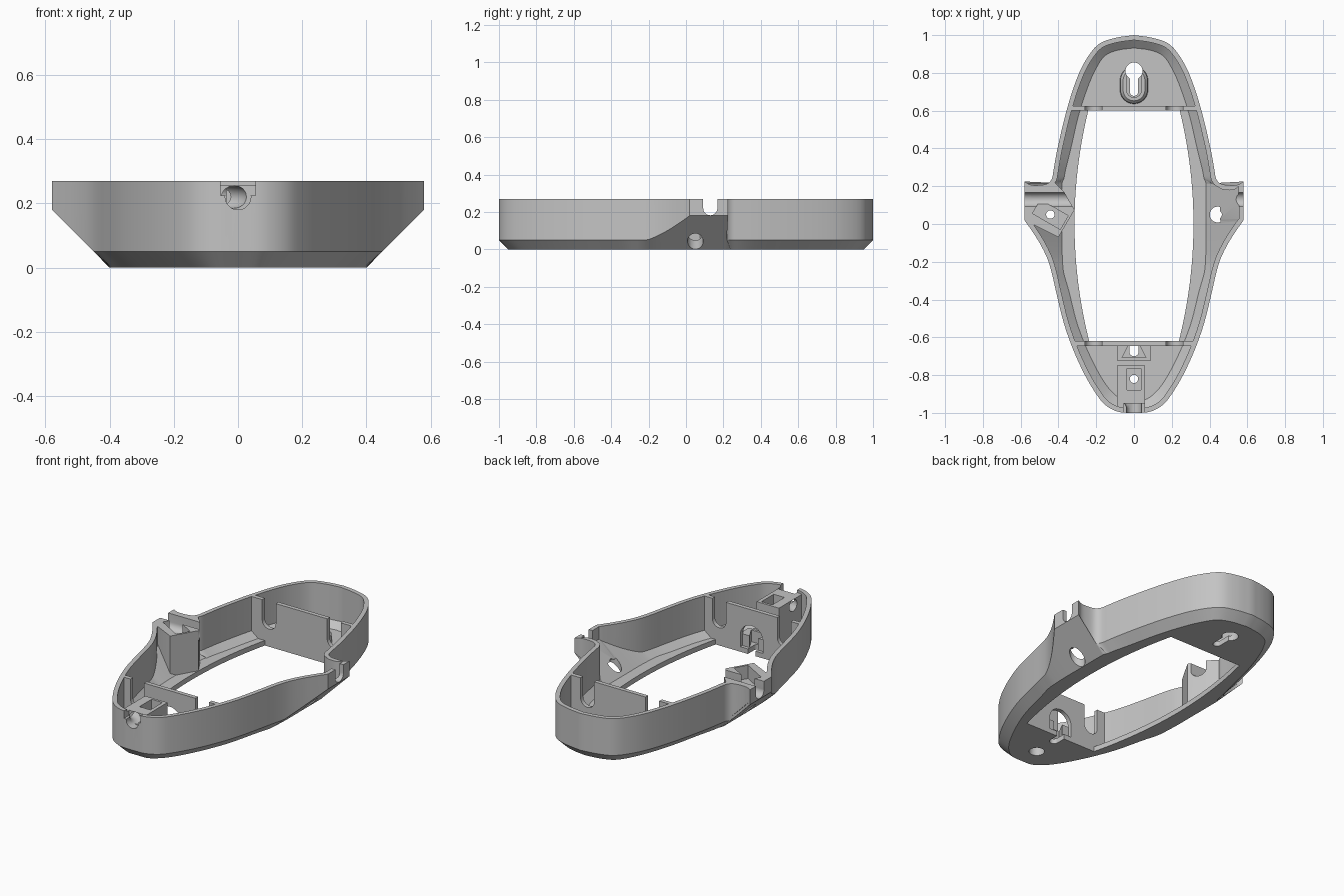
import bpy, bmesh, math
from mathutils import Vector, Matrix

cube = bpy.data.objects.get("Cube")
if cube:
    bpy.data.objects.remove(cube)

grey = bpy.data.materials.new("plain grey")
grey.use_nodes = True
COLOUR = (0.55, 0.55, 0.55, 1)
grey.diffuse_color = COLOUR
grey.node_tree.nodes["Principled BSDF"].inputs["Base Color"].default_value = COLOUR
TOP = 0.27


def make(name, bm):
    bmesh.ops.recalc_face_normals(bm, faces=bm.faces)
    mesh = bpy.data.meshes.new(name)
    bm.to_mesh(mesh)
    bm.free()
    mesh.materials.append(grey)
    ob = bpy.data.objects.new(name, mesh)
    bpy.context.collection.objects.link(ob)
    return ob


def loft(name, rings):
    """Closed solid through rings of equal length."""
    bm = bmesh.new()
    vs = [[bm.verts.new(p) for p in ring] for ring in rings]
    n = len(vs[0])
    for a, b in zip(vs, vs[1:]):
        for i in range(n):
            j = (i + 1) % n
            bm.faces.new((a[i], a[j], b[j], b[i]))
    bm.faces.new(vs[0][::-1])
    bm.faces.new(vs[-1])
    return make(name, bm)


def prism(name, pts, z0, z1):
    return loft(name, [[(x, y, z) for x, y in pts] for z in (z0, z1)])


def box(name, x0, x1, y0, y1, z0, z1):
    return prism(name, [(x0, y0), (x1, y0), (x1, y1), (x0, y1)], z0, z1)


def cylinder(name, centre, r, length, axis="Z"):
    bm = bmesh.new()
    turn = {"X": Matrix.Rotation(math.pi / 2, 4, "Y"),
            "Y": Matrix.Rotation(math.pi / 2, 4, "X"), "Z": Matrix()}[axis]
    bmesh.ops.create_cone(bm, cap_ends=True, segments=32, radius1=r, radius2=r,
                          depth=length, matrix=Matrix.Translation(centre) @ turn)
    return make(name, bm)


def stadium(y0, y1, r):
    arc = [math.pi * i / 12 for i in range(13)]
    return ([(r * math.cos(a), y1 + r * math.sin(a)) for a in arc]
            + [(-r * math.cos(a), y0 - r * math.sin(a)) for a in arc])


def combine(ob, operation, *tools, keep=False):
    bpy.context.view_layer.objects.active = ob
    for tool in tools:
        mod = ob.modifiers.new("bool", "BOOLEAN")
        mod.operation, mod.solver, mod.object = operation, "EXACT", tool
        bpy.ops.object.modifier_apply(modifier=mod.name)
        if not keep:
            bpy.data.objects.remove(tool)
    return ob


def spline(rows, steps=4):
    """Smooth curve through rows of rim x, y and base x, y."""
    rows = [Vector(r) for r in rows]
    ext = [2 * rows[0] - rows[1]] + rows + [2 * rows[-1] - rows[-2]]
    out = []
    for a, b, c, d in zip(ext, ext[1:], ext[2:], ext[3:]):
        for k in range(steps):
            t = k / steps
            out.append(0.5 * (2 * b + (c - a) * t + (2 * a - 5 * b + 4 * c - d) * t * t
                              + (3 * b - a - 3 * c + d) * t ** 3))
    return out + [rows[-1]]


# Half outline: rear arc out to the ear, then front arc
REAR = [(0, 1, 0, .95), (.1, .985, .09, .937), (.19, .95, .165, .905), (.26, .86, .215, .835),
        (.31, .75, .262, .73), (.36, .59, .312, .575), (.405, .4, .355, .39),
        (.425, .29, .38, .29), (.435, .24, .388, .245), (.46, .213, .392, .237),
        (.51, .205, .395, .229), (.55, .208, .398, .222), (.58, .225, .4, .215)]
FRONT = [(.58, .02, .4, .02), (.545, -.03, .4, -.03), (.5, -.1, .4, -.1), (.46, -.18, .397, -.18),
         (.435, -.26, .39, -.26), (.41, -.37, .362, -.36), (.37, -.53, .322, -.52),
         (.32, -.67, .272, -.655), (.26, -.8, .212, -.78), (.2, -.9, .16, -.865),
         (.15, -.96, .115, -.915), (.08, -.995, .065, -.947), (0, -1, 0, -.95)]
half = spline(REAR) + spline(FRONT)
outline = half + [Vector((-p[0], p[1], -p[2], p[3])) for p in half[-2:0:-1]]


def bowl(name, inset, base_inset, z0, lift, top):
    """Outline solid with sloped lower edge, moved inward by the insets."""
    low, mid, high = [], [], []
    n = len(outline)
    for i, p in enumerate(outline):
        a, b, c = outline[i - 1].xy, p.xy, outline[(i + 1) % n].xy
        d = (b - a).normalized() + (c - b).normalized()
        shift = Vector((-d.y, d.x)).normalized()
        if abs(b.x) > .45 and b.y > .19:  # rear edge of the ear
            shift = Vector((math.copysign((abs(b.x) - .45) / .13, b.x), 1))
        rim = b - inset * shift
        base = Vector((p[2], p[3]))
        base -= base_inset * Vector((base.x / .16, base.y / .9)).normalized()
        low.append((*base, z0))
        mid.append((*rim, max(.05, abs(p[0]) - .4) + lift))
        high.append((*rim, top))
    return loft(name, [low, mid, high])


shell = bowl("shell", 0, 0, 0, 0, TOP)
core = bowl("core", .012, .012, .01, .01, TOP + .05)
combine(shell, "DIFFERENCE", bowl("cavity", .026, .018, .03, .015, TOP + .1))

# Long central opening in the floor
ys = [-.62 + 1.22 * i / 24 for i in range(25)]
edge = [(.315 - .075 * (y / .61) ** 2, y) for y in ys]
combine(shell, "DIFFERENCE",
        prism("opening", edge + [(-x, y) for x, y in reversed(edge)], -.1, .1))


# Cross walls with two cable slots each
def cross_wall(name, y0, y1):
    wall = combine(box(name, -.5, .5, y0, y1, .012, TOP), "INTERSECT", core, keep=True)
    for s in (1, -1):
        x = s * .215
        combine(wall, "DIFFERENCE",
                cylinder("slot_end", (x, (y0 + y1) / 2, .15), .045, .2, "Y"),
                box("slot", x - .045, x + .045, y0 - .1, y1 + .1, .15, .4))
    return wall


rear_wall = cross_wall("rear_cross_wall", .6, .625)
front_wall = cross_wall("front_cross_wall", -.645, -.62)
combine(front_wall, "DIFFERENCE", cylinder("arch", (0, -.63, .1), .075, .2, "Y"),
        box("arch_foot", -.075, .075, -.7, -.5, -.1, .1))

parts = [shell, rear_wall, front_wall]


def screw_hole(x, y):
    return [cylinder("hole", (x, y, .2), .022, .6), cylinder("bore", (x, y, 0), .042, .2)]


# Ear blocks with a tilted tray, screw hole and cable groove
for s, side in ((1, "left"), (-1, "right")):
    pts = [(.6, .03), (.4, -.07), (.315, .075), (.37, .17), (.46, .26), (.6, .26)]
    block = prism(side + "_ear_block", [(s * x, y) for x, y in pts], .012, TOP)
    combine(block, "INTERSECT", core, keep=True)
    u, v = Vector((.866, .5)) * .085, Vector((-.5, .866)) * .042
    mid = Vector((.443, .05))
    tray = [mid + u + v, mid - u + v, mid - u - v, mid + u - v]
    combine(block, "DIFFERENCE", prism("tray", [(s * p.x, p.y) for p in tray], .19, .4))
    for ob in (block, shell):
        combine(ob, "DIFFERENCE", cylinder("groove", (s * .5, .13, .22), .038, .5, "X"),
                box("groove_top", s * .5 - .25, s * .5 + .25, .092, .168, .22, .4),
                *screw_hole(s * .443, .05))
    parts.append(block)

# Front post with tray, screw hole and bent cable groove
post = combine(box("front_post", -.09, .058, -1.1, -.75, .012, .255), "INTERSECT", core, keep=True)
combine(post, "DIFFERENCE", box("post_tray", -.036, .036, -.88, -.765, .17, .4))
bm = bmesh.new()
ring = bmesh.ops.create_circle(bm, cap_ends=True, segments=24, radius=.035, matrix=Matrix.Translation(
    (0, -1, .22)) @ Matrix.Rotation(math.pi / 2, 4, "X"))
bmesh.ops.spin(bm, geom=bm.faces[:] + bm.edges[:] + ring["verts"], cent=(-.12, -1, .22), axis=(0, 0, 1),
               angle=math.pi / 2, steps=12, use_duplicate=False)
combine(post, "DIFFERENCE", make("bend", bm))
for ob in (post, shell):
    combine(ob, "DIFFERENCE", cylinder("groove", (0, -1, .22), .04, .1, "Y"),
            box("groove_top", -.055, .055, -1.1, -.95, .225, .4), *screw_hole(0, -.82))
parts.append(post)

# Front hook cheeks beside a short floor slot
combine(shell, "DIFFERENCE", prism("floor_slot", stadium(-.675, -.6, .025), -.1, .1))
for s, side in ((1, "left"), (-1, "right")):
    parts.append(prism(side + "_hook_cheek", [(s * .028, -.64), (s * .09, -.64), (s * .09, -.72),
                                              (s * .07, -.72)], .02, .1))
parts.append(box("hook_back", -.09, .09, -.722, -.708, .02, .1))

# Rear hanging keyhole with raised collar
collar = loft("keyhole_collar", [[(x, y, z) for x, y in stadium(.71, .76, r)]
                                 for r, z in ((.075, .02), (.072, .075), (.058, .09))])
combine(collar, "DIFFERENCE", prism("collar_hollow", stadium(.71, .8, .04), .03, .2))
for ob in (collar, shell):
    combine(ob, "DIFFERENCE", prism("key_slot", stadium(.7, .8, .022), -.1, .2),
            cylinder("key_hole", (0, .81, .1), .045, .5))
parts.append(collar)

bpy.data.objects.remove(core)
bpy.ops.object.select_all(action="DESELECT")
for ob in parts:
    ob.select_set(True)
bpy.context.view_layer.objects.active = shell
bpy.ops.object.shade_smooth_by_angle(angle=math.radians(30))
